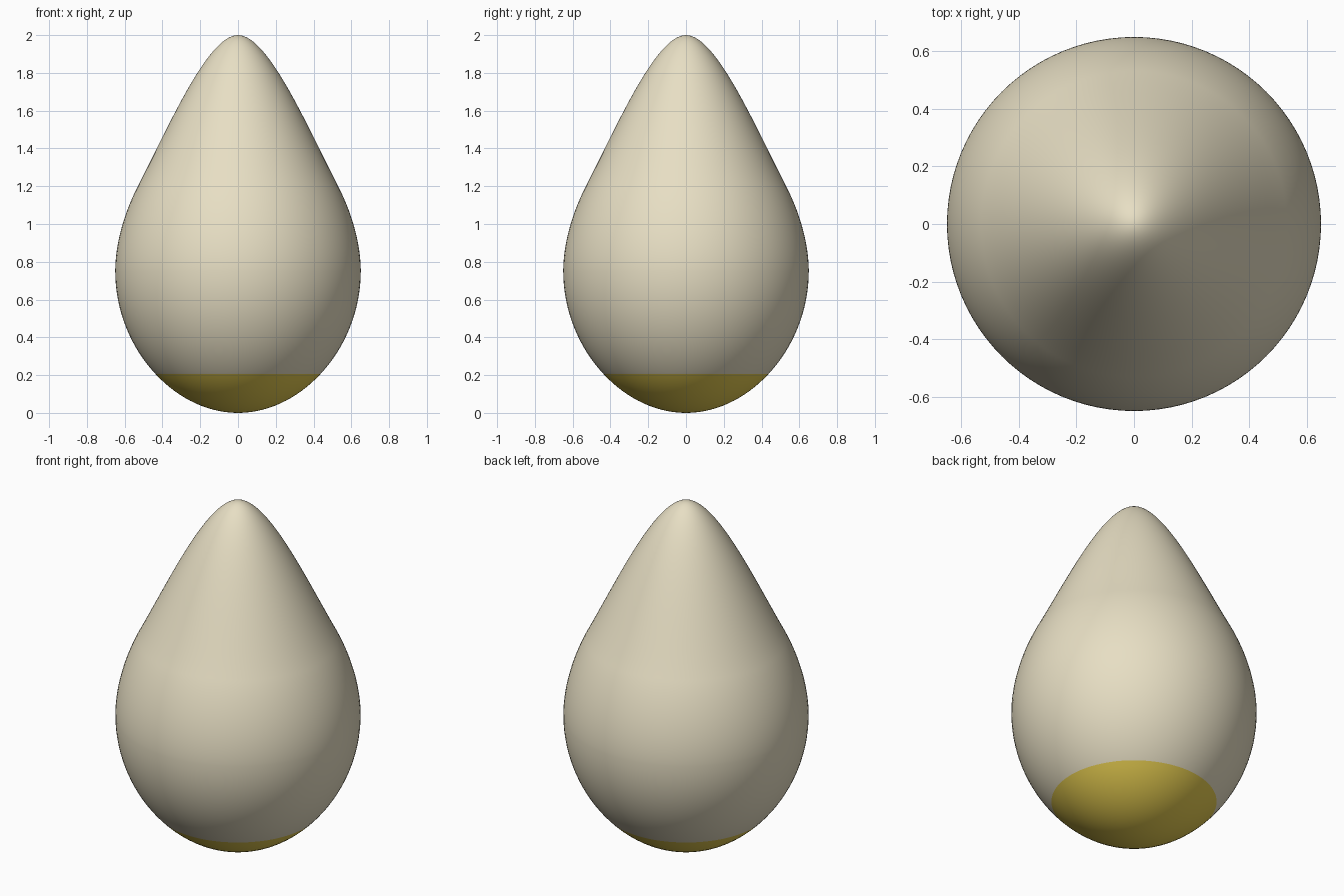
import bpy, bmesh, math
from mathutils import Vector
from mathutils.geometry import interpolate_bezier

SIDES = 96
BAND_TOP = 0.207

if "Cube" in bpy.data.objects:
    bpy.data.objects.remove(bpy.data.objects["Cube"], do_unlink=True)


def make_material(name, color):
    mat = bpy.data.materials.new(name)
    mat.use_nodes = True
    mat.diffuse_color = color
    bsdf = next(n for n in mat.node_tree.nodes if n.type == 'BSDF_PRINCIPLED')
    bsdf.inputs["Base Color"].default_value = color
    return mat


def arc(*points, steps=32):
    return interpolate_bezier(*[Vector((r, 0, z)) for r, z in points], steps)


# Teardrop profile: rounded bowl, curved shoulder, straight cone with a soft tip
bowl = arc((0, 0), (0.34, 0), (0.65, 0.345), (0.65, 0.75))
shoulder = arc((0.65, 0.75), (0.65, 0.9), (0.6, 1.065), (0.53, 1.2))
cone = arc((0.53, 1.2), (0.365, 1.52), (0.16, 2), (0, 2))
profile = bowl + shoulder[1:] + cone[1:]

# Spin the profile around the vertical axis
bm = bmesh.new()
verts = [bm.verts.new(p) for p in profile]
edges = [bm.edges.new(pair) for pair in zip(verts, verts[1:])]
bmesh.ops.spin(bm, geom=verts + edges, cent=(0, 0, 0), axis=(0, 0, 1),
               angle=math.tau, steps=SIDES, use_merge=True)
bmesh.ops.remove_doubles(bm, verts=bm.verts, dist=0.0001)

# Cut a clean line around the base for the colour change
bmesh.ops.bisect_plane(bm, geom=bm.verts[:] + bm.edges[:] + bm.faces[:],
                       plane_co=(0, 0, BAND_TOP), plane_no=(0, 0, 1))
bmesh.ops.recalc_face_normals(bm, faces=bm.faces)

# Golden base, cream body
for face in bm.faces:
    face.smooth = True
    face.material_index = int(face.calc_center_median().z < BAND_TOP)

mesh = bpy.data.meshes.new("teardrop_body")
bm.to_mesh(mesh)
bm.free()
mesh.materials.append(make_material("cream", (0.80, 0.735, 0.55, 1)))
mesh.materials.append(make_material("gold", (0.78, 0.60, 0.08, 1)))
body = bpy.data.objects.new("teardrop_body", mesh)
bpy.context.collection.objects.link(body)
